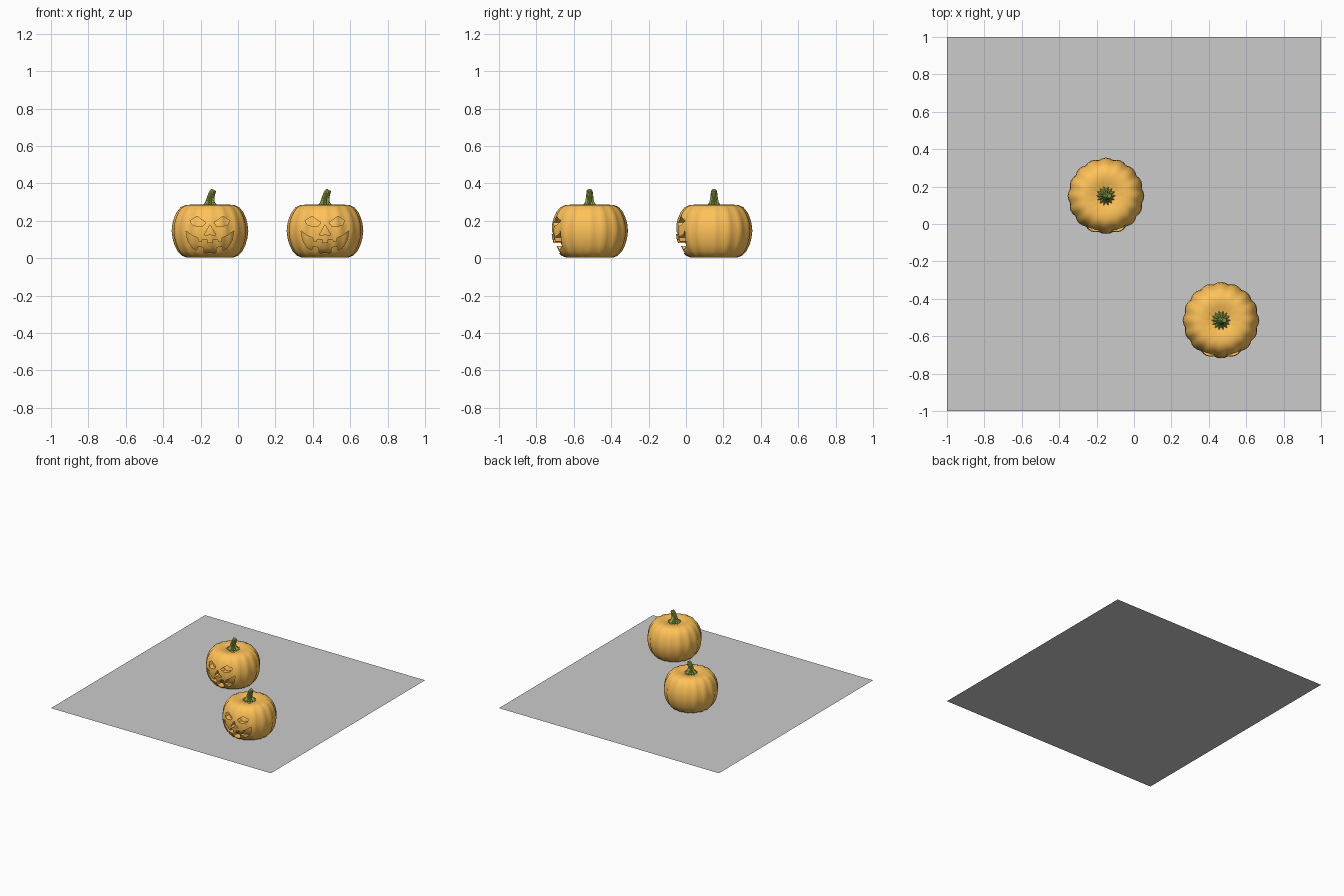
import bpy, bmesh
from math import sin, cos, pi

if "Cube" in bpy.data.objects:
    bpy.data.objects.remove(bpy.data.objects["Cube"])

LOBES = 16


def material(name, rgb):
    m = bpy.data.materials.new(name)
    m.diffuse_color = (*rgb, 1)
    m.use_nodes = True
    m.node_tree.nodes["Principled BSDF"].inputs["Base Color"].default_value = m.diffuse_color
    return m


ORANGE = material("pumpkin_skin", (1.0, 0.54, 0.1))
GREEN = material("stem_green", (0.31, 0.4, 0.07))


def make(name, bm, mat=None):
    bmesh.ops.recalc_face_normals(bm, faces=bm.faces)
    me = bpy.data.meshes.new(name)
    bm.to_mesh(me)
    bm.free()
    ob = bpy.data.objects.new(name, me)
    bpy.context.collection.objects.link(ob)
    if mat:
        me.materials.append(mat)
    return ob


def loft(rings):
    """Skin closed rings of points and cap both ends."""
    bm = bmesh.new()
    loops = [[bm.verts.new(p) for p in ring] for ring in rings]
    n = len(loops[0])
    for a, b in zip(loops, loops[1:]):
        for i in range(n):
            j = (i + 1) % n
            bm.faces.new((a[i], a[j], b[j], b[i]))
    bm.faces.new(loops[0][::-1])
    bm.faces.new(loops[-1])
    return bm


# Ribbed pumpkin body from a (radius, height) profile
PROFILE = [(0.02, 0.03), (0.05, 0.018), (0.09, 0.006), (0.125, 0.003), (0.15, 0.013),
           (0.172, 0.035), (0.189, 0.068), (0.2, 0.105), (0.205, 0.145), (0.201, 0.183),
           (0.192, 0.216), (0.178, 0.246), (0.157, 0.272), (0.13, 0.284),
           (0.1, 0.286), (0.07, 0.28), (0.04, 0.27), (0.015, 0.265)]


def body(name, scale=1.0):
    seg = LOBES * 4
    rings = []
    for r, z in PROFILE:
        ring = []
        for i in range(seg):
            a = 2 * pi * i / seg
            k = r * scale * (0.955 + 0.045 * abs(cos(a * LOBES / 2)))
            ring.append((k * cos(a), k * sin(a), 0.145 + (z - 0.145) * scale))
        rings.append(ring)
    return make(name, loft(rings), ORANGE)


# Carved face outlines in (x, z), given for the right half
EYE = [(0.022, 0.19), (0.07, 0.224), (0.106, 0.2), (0.094, 0.178), (0.065, 0.169), (0.036, 0.173)]
NOSE = [(0, 0.178), (0.031, 0.124), (0.012, 0.122), (0, 0.13)]
MOUTH = [(0.015, 0.08), (0.016, 0.1), (0.04, 0.101), (0.044, 0.085), (0.062, 0.089),
         (0.066, 0.109), (0.095, 0.12), (0.128, 0.147), (0.119, 0.095), (0.097, 0.06),
         (0.072, 0.042), (0.063, 0.066), (0.033, 0.058), (0.033, 0.03), (0.012, 0.026)]


def mirrored(pts):
    return [(-x, z) for x, z in reversed(pts)]


outlines = [EYE, mirrored(EYE), NOSE + mirrored(NOSE[1:-1]), MOUTH + mirrored(MOUTH)]


def face_cutter():
    bm = bmesh.new()
    for pts in outlines:
        f = bm.faces.new([bm.verts.new((x, -0.3, z)) for x, z in pts])
        ext = bmesh.ops.extrude_face_region(bm, geom=[f])["geom"]
        verts = [v for v in ext if isinstance(v, bmesh.types.BMVert)]
        bmesh.ops.translate(bm, verts=verts, vec=(0, 0.25, 0))
    return make("face_cutter", bm, ORANGE)


def subtract(ob, cutter):
    mod = ob.modifiers.new("carve", "BOOLEAN")
    mod.operation = "DIFFERENCE"
    mod.solver = "EXACT"
    mod.object = cutter
    dg = bpy.context.evaluated_depsgraph_get()
    me = bpy.data.meshes.new_from_object(ob.evaluated_get(dg))
    ob.modifiers.clear()
    ob.data = me
    bpy.data.objects.remove(cutter)


def smooth(ob, angle):
    bpy.ops.object.select_all(action="DESELECT")
    ob.select_set(True)
    bpy.context.view_layer.objects.active = ob
    bpy.ops.object.shade_smooth_by_angle(angle=angle)


# Carve the face into the skin, leaving the inner flesh as the recess floor
cutter = face_cutter()
subtract(cutter, body("flesh_core", 0.82))
pumpkin = body("pumpkin_1")
subtract(pumpkin, cutter)
smooth(pumpkin, 0.6)

# Stem: star-shaped flared foot, bending towards +x at the top
STEM = [(0.052, 0.276, 0, 0.3), (0.034, 0.288, 0, 0.25), (0.025, 0.3, 0, 0.15),
        (0.021, 0.322, 0.003, 0.12), (0.018, 0.345, 0.01, 0.1),
        (0.016, 0.36, 0.017, 0.1), (0.011, 0.365, 0.019, 0.1)]
rings = []
for r, z, dx, spike in STEM:
    ring = []
    for i in range(28):
        a = 2 * pi * i / 28
        k = r * (1 - spike * (i % 2))
        ring.append((dx + k * cos(a), k * sin(a), z - 0.3 * (dx - 0.002) * cos(a) * (dx > 0)))
    rings.append(ring)
stem = make("stem_1", loft(rings), GREEN)
smooth(stem, 0.6)

# Place the two pumpkins
for ob in (pumpkin, stem):
    twin = ob.copy()
    twin.name = ob.name.replace("1", "2")
    bpy.context.collection.objects.link(twin)
    ob.location = (-0.15, 0.15, 0)
    twin.location = (0.465, -0.515, 0)

# Floor sheet
bm = bmesh.new()
bmesh.ops.create_grid(bm, x_segments=1, y_segments=1, size=1)
make("floor", bm)
